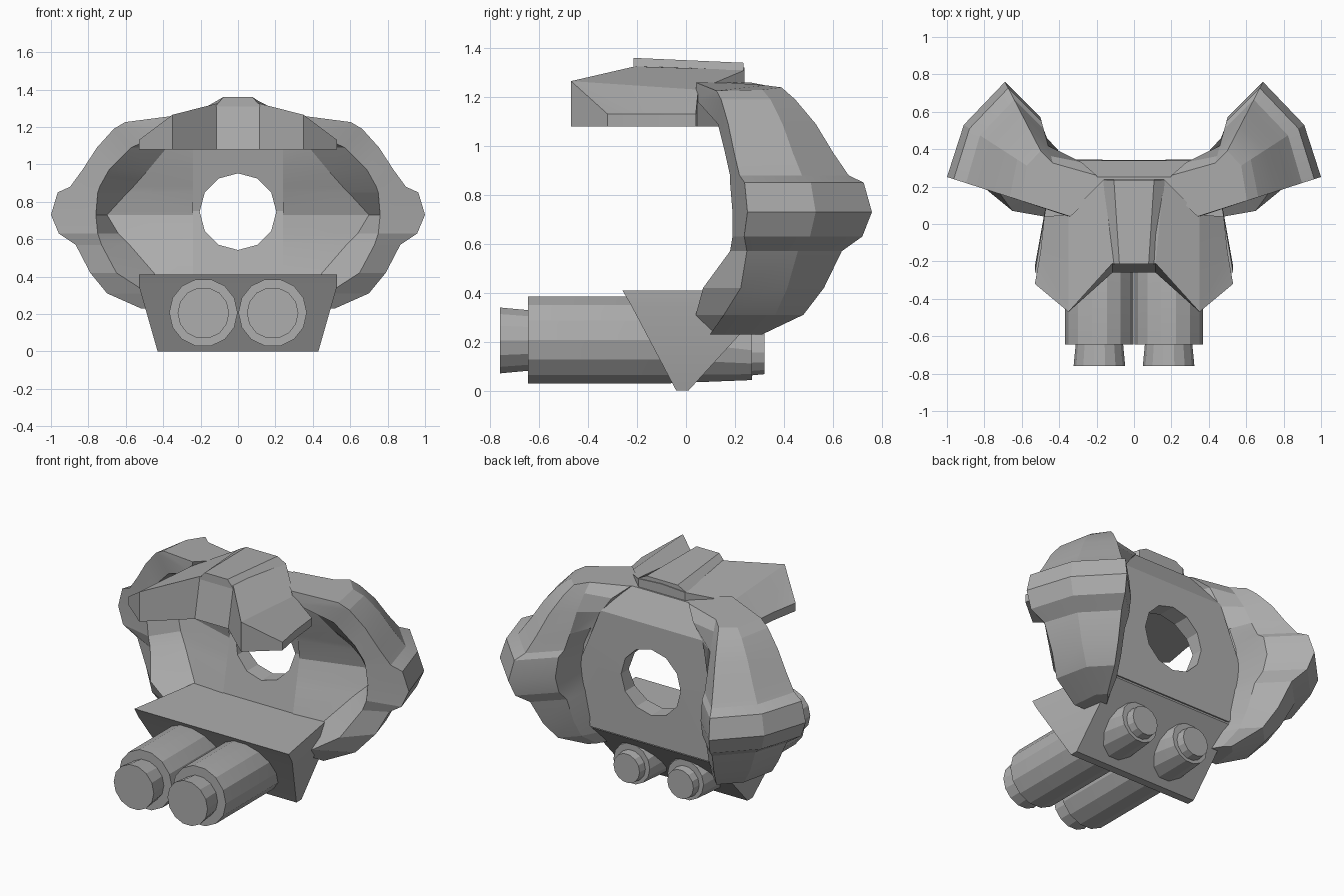
import bpy
import bmesh
import math
from mathutils import Vector

cube = bpy.data.objects.get("Cube")
if cube:
    bpy.data.objects.remove(cube)

grey = bpy.data.materials.new("plain grey")
grey.use_nodes = True
colour = (0.42, 0.42, 0.42, 1)
grey.diffuse_color = colour
grey.node_tree.nodes["Principled BSDF"].inputs["Base Color"].default_value = colour


def finish(name, bm, mirror=False):
    """Turn a bmesh into a named object, optionally mirrored across x."""
    bmesh.ops.recalc_face_normals(bm, faces=bm.faces)
    mesh = bpy.data.meshes.new(name)
    bm.to_mesh(mesh)
    bm.free()
    mesh.materials.append(grey)
    obj = bpy.data.objects.new(name, mesh)
    bpy.context.collection.objects.link(obj)
    if mirror:
        mod = obj.modifiers.new("mirror", "MIRROR")
        mod.use_mirror_merge = False
    return obj


def loft(name, rings, mirror=False):
    """Skin a stack of equal-length rings and cap both ends."""
    bm = bmesh.new()
    rows = [[bm.verts.new(p) for p in ring] for ring in rings]
    count = len(rows[0])
    for low, high in zip(rows, rows[1:]):
        for i in range(count):
            j = (i + 1) % count
            bm.faces.new((low[i], low[j], high[j], high[i]))
    bm.faces.new(rows[0])
    bm.faces.new(rows[-1])
    return finish(name, bm, mirror)


def slab_ring(z, front_half, back_half, front_y, back_y):
    return [(-front_half, front_y, z), (front_half, front_y, z),
            (back_half, back_y, z), (-back_half, back_y, z)]


# Wedge-shaped base with an upright lip
loft("base_wedge", [
    slab_ring(0, 0.43, 0.43, -0.04, 0.01),
    slab_ring(0.35, 0.53, 0.43, -0.225, 0.33),
    slab_ring(0.41, 0.53, 0.43, -0.26, 0.335),
])


def wall_front(z):
    """Depth of the gently dished inner wall."""
    return 0.27 - 0.2 * abs(z - 0.75)


# Back wall with a round opening
wall = loft("back_wall", [
    slab_ring(z, front, back, wall_front(z), y)
    for z, front, back, y in ((0.36, 0.25, 0.42, 0.34), (0.75, 0.25, 0.49, 0.345),
                              (1.1, 0.25, 0.35, 0.34), (1.26, 0.18, 0.2, 0.25))
])


def circle(x, y, z, radius, sides, turn=0.5):
    return [(x + radius * math.sin(math.tau * (i + turn) / sides), y,
             z + radius * math.cos(math.tau * (i + turn) / sides))
            for i in range(sides)]


cutter = loft("opening_cutter", [circle(0, y, 0.747, 0.205, 12, 0) for y in (0, 0.6)])
cutter.hide_render = True
cutter.hide_viewport = True
cut = wall.modifiers.new("opening", "BOOLEAN")
cut.object = cutter
cut.solver = "EXACT"

# Curved side arms: the outer shape grows and shrinks with height,
# while the front edge stays in one slanted upright plane
pivot = Vector((0.4, 0.2))
outer = [Vector(p) for p in ((0.51, 0.33), (0.29, 0.56), (0.1, 0.37))]
# height, lip x, lip y, outer scale, cavity corner x, wall corner x
levels = [
    (0.23, 0.4, 0.1, 0.2, 0.36, 0.38),
    (0.31, 0.48, 0.04, 0.5, 0.38, 0.4),
    (0.42, 0.65, 0.07, 0.65, 0.45, 0.42),
    (0.57, 0.73, 0.18, 0.78, 0.58, 0.45),
    (0.63, 0.75, 0.19, 0.93, 0.64, 0.47),
    (0.73, 0.76, 0.19, 1, 0.7, 0.48),
    (0.85, 0.75, 0.18, 0.94, 0.59, 0.47),
    (0.88, 0.74, 0.18, 0.83, 0.56, 0.46),
    (0.97, 0.69, 0.16, 0.72, 0.48, 0.42),
    (1.09, 0.57, 0.13, 0.59, 0.38, 0.35),
    (1.19, 0.35, 0.04, 0.44, 0.25, 0.28),
    (1.26, 0.34, 0.04, 0.34, 0.21, 0.2),
]
rings = []
for z, lip_x, lip_y, scale, cavity_x, wall_x in levels:
    back = min(0.335, z - 0.02, 1.52 - z)
    inside = min(wall_front(z), z - 0.03) - 0.005
    depth = 0.5 * max(0, cavity_x - 0.42)
    tip_x = pivot.x + 0.6 * scale
    tip_y = 0.04 + 0.32 * (tip_x - 0.34) + (0.04 if 0.35 < z < 0.6 else 0)
    ring = [(lip_x, lip_y), (tip_x, tip_y)]
    ring += [tuple(pivot + p * scale) for p in outer]
    ring += [(wall_x, back), (min(0.24, wall_x - 0.03), inside),
             (cavity_x, inside + depth)]
    # the top cap falls away towards the outside
    slope = 0.13 if z > 1.2 else 0
    rings.append([(x, y, z - slope * max(0, x - lip_x)) for x, y in ring])
loft("side_arm", rings, mirror=True)

# Roof: sloping panels standing on a flat underside
floor_z = 1.08
bm = bmesh.new()
half_top = {
    "mid_front": (0, -0.21, 1.33), "front": (0.115, -0.21, 1.325),
    "tip": (0.35, -0.47, 1.265), "corner": (0.53, -0.32, 1.13),
    "side": (0.5, -0.15, 1.13), "rear_side": (0.48, 0.04, 1.13),
    "shoulder": (0.35, 0.05, 1.23), "rear": (0.16, 0.24, 1.31),
    "mid_rear": (0, 0.24, 1.32),
}
v = {key: bm.verts.new(p) for key, p in half_top.items()}
low = {key: bm.verts.new((p[0], p[1] - 0.05 * ("front" in key), floor_z))
       for key, p in half_top.items()}
for panel in (("mid_front", "front", "rear", "mid_rear"),
              ("front", "tip", "shoulder", "rear"),
              ("tip", "corner", "side"),
              ("tip", "side", "shoulder"),
              ("side", "rear_side", "shoulder")):
    bm.faces.new([v[key] for key in panel])
edge = list(half_top)
for a, b in zip(edge, edge[1:]):
    bm.faces.new((v[a], v[b], low[b], low[a]))
bm.faces.new([low[key] for key in edge])
finish("roof", bm, mirror=True)

# Softly raised strip along the middle of the roof
loft("roof_ridge", [
    [(-w, y, 1.31), (w, y, 1.31), (w * 0.65, y, top), (-w * 0.65, y, top)]
    for y, w, top in ((-0.215, 0.12, 1.36), (0.235, 0.165, 1.34))
])

# Twin barrels with a nozzle at each end: y, height, radius
barrel = [(-0.76, 0.205, 0.138), (-0.645, 0.205, 0.127), (-0.645, 0.207, 0.183),
          (-0.1, 0.207, 0.183), (0.27, 0.165, 0.125), (0.27, 0.155, 0.095),
          (0.32, 0.155, 0.09)]
loft("barrel", [circle(0.185, y, z, r, 14) for y, z, r in barrel], mirror=True)

# Soften only the gentlest creases
for obj in bpy.context.scene.objects:
    obj.select_set(obj.type == "MESH" and not obj.hide_render)
bpy.context.view_layer.objects.active = wall
bpy.ops.object.shade_smooth_by_angle(angle=math.radians(15))
